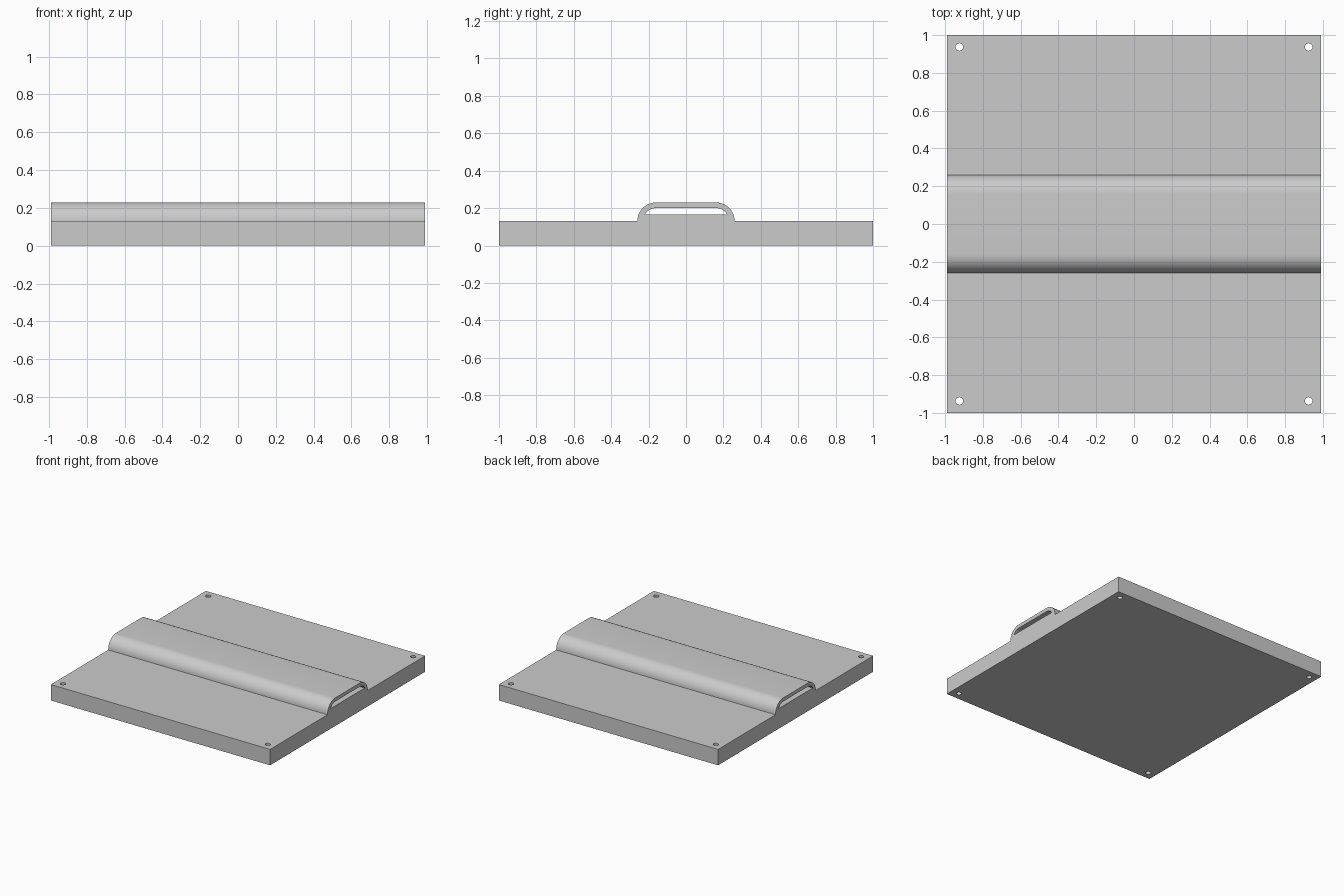
import bpy
import bmesh
from math import cos, sin, pi, asin, radians

if "Cube" in bpy.data.objects:
    bpy.data.objects.remove(bpy.data.objects["Cube"])

HALF_X, HALF_Y = 0.99, 1.0
PLATE_TOP = 0.13
ARC_Y = 0.16            # centre of the rounded shoulders
OUTER_R, INNER_R = 0.10, 0.07
SLOT_FLOOR = 0.165
STEPS = 12

grey = bpy.data.materials.new("plain_grey")
grey.use_nodes = True
colour = (0.6, 0.6, 0.6, 1)
grey.diffuse_color = colour
grey.node_tree.nodes["Principled BSDF"].inputs["Base Color"].default_value = colour


def shoulders(radius, start):
    """Right then left rounded shoulder, as (y, z) points."""
    right = []
    for i in range(STEPS + 1):
        a = start + (pi / 2 - start) * i / STEPS
        right.append((ARC_Y + radius * cos(a), PLATE_TOP + radius * sin(a)))
    return right + [(-y, z) for y, z in reversed(right)]


def extrude_x(name, profile, half):
    """Solid made by sweeping a (y, z) profile along x."""
    bm = bmesh.new()
    face = bm.faces.new([bm.verts.new((-half, y, z)) for y, z in profile])
    swept = bmesh.ops.extrude_face_region(bm, geom=[face])["geom"]
    verts = [v for v in swept if isinstance(v, bmesh.types.BMVert)]
    bmesh.ops.translate(bm, verts=verts, vec=(2 * half, 0, 0))
    bmesh.ops.recalc_face_normals(bm, faces=bm.faces[:])
    mesh = bpy.data.meshes.new(name)
    bm.to_mesh(mesh)
    bm.free()
    obj = bpy.data.objects.new(name, mesh)
    bpy.context.collection.objects.link(obj)
    obj.data.materials.append(grey)
    return obj


def cut(target, cutter):
    cutter.hide_render = True
    mod = target.modifiers.new("cut", 'BOOLEAN')
    mod.operation = 'DIFFERENCE'
    mod.solver = 'EXACT'
    mod.object = cutter
    bpy.context.view_layer.objects.active = target
    bpy.ops.object.modifier_apply(modifier=mod.name)
    bpy.data.objects.remove(cutter)


# Plate and raised channel in one cross-section
section = [(-HALF_Y, PLATE_TOP), (-HALF_Y, 0), (HALF_Y, 0), (HALF_Y, PLATE_TOP)]
plate = extrude_x("plate_with_channel", section + shoulders(OUTER_R, 0), HALF_X)

# Slot running through the channel
slot_start = asin((SLOT_FLOOR - PLATE_TOP) / INNER_R)
cut(plate, extrude_x("slot_cutter", shoulders(INNER_R, slot_start), HALF_X + 0.1))

# Corner bolt holes
for sx in (-1, 1):
    for sy in (-1, 1):
        bpy.ops.mesh.primitive_cylinder_add(
            vertices=32, radius=0.02, depth=0.4,
            location=(sx * 0.925, sy * 0.937, PLATE_TOP / 2))
        hole = bpy.context.object
        hole.name = "hole_cutter"
        hole.data.materials.append(grey)
        cut(plate, hole)

bpy.ops.object.select_all(action='DESELECT')
plate.select_set(True)
bpy.context.view_layer.objects.active = plate
bpy.ops.object.shade_smooth_by_angle(angle=radians(30))
